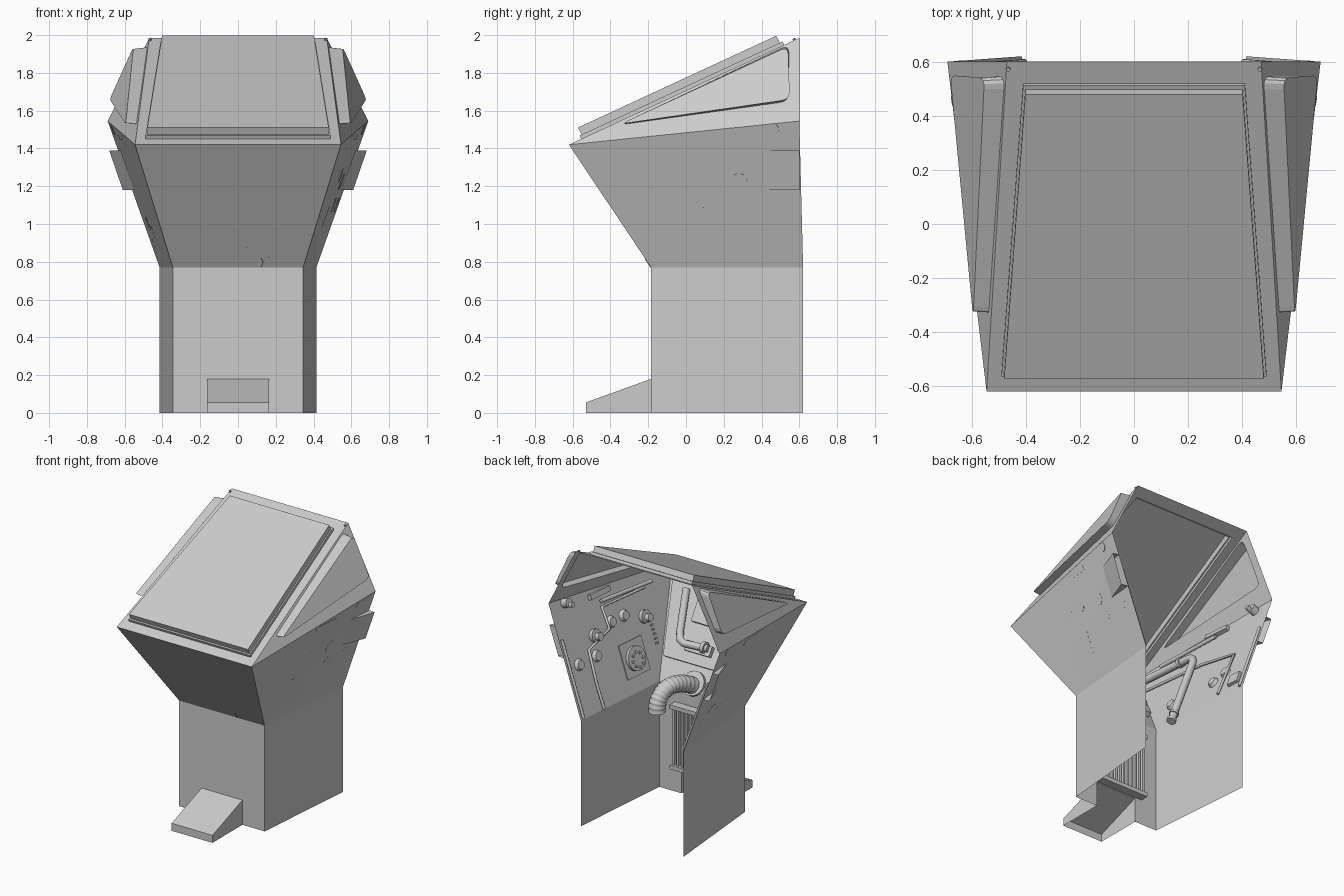
import bpy, bmesh, math
from mathutils import Vector, Matrix

cube = bpy.data.objects.get("Cube")
if cube:
    bpy.data.objects.remove(cube, do_unlink=True)

grey = bpy.data.materials.new("plain grey")
grey.use_nodes = True
grey.diffuse_color = (0.6, 0.6, 0.6, 1)
grey.node_tree.nodes["Principled BSDF"].inputs["Base Color"].default_value = (0.6, 0.6, 0.6, 1)


def add(name, data):
    data.materials.append(grey)
    ob = bpy.data.objects.new(name, data)
    bpy.context.scene.collection.objects.link(ob)
    return ob


def finish(name, bm, smooth=False):
    bmesh.ops.recalc_face_normals(bm, faces=bm.faces)
    me = bpy.data.meshes.new(name)
    bm.to_mesh(me)
    bm.free()
    if smooth:
        for p in me.polygons:
            p.use_smooth = True
        me.set_sharp_from_angle(angle=math.radians(35))
    return add(name, me)


def shell(name, verts, faces):
    bm = bmesh.new()
    vs = [bm.verts.new(v) for v in verts]
    for f in faces:
        bm.faces.new([vs[i] for i in f])
    return finish(name, bm)


def loft(name, rings, cap=False, smooth=False):
    """Skin closed rings of equal length."""
    bm = bmesh.new()
    loops = [[bm.verts.new(p) for p in r] for r in rings]
    for a, b in zip(loops, loops[1:]):
        for i in range(len(a)):
            j = (i + 1) % len(a)
            bm.faces.new((a[i], a[j], b[j], b[i]))
    if cap:
        bm.faces.new(loops[-1])
    return finish(name, bm, smooth)


def tube(name, pts, r, radii=None):
    cu = bpy.data.curves.new(name, 'CURVE')
    cu.dimensions = '3D'
    cu.bevel_depth, cu.bevel_resolution, cu.use_fill_caps = r, 3, True
    sp = cu.splines.new('POLY')
    sp.points.add(len(pts) - 1)
    for i, p in enumerate(pts):
        sp.points[i].co = (*p, 1)
        sp.points[i].radius = radii[i] if radii else 1
    return add(name, cu)


def knob(name, loc, normal, r, depth, segs=20, taper=1.0):
    bm = bmesh.new()
    n = Vector(normal).normalized()
    m = Matrix.Translation(Vector(loc) + n * depth / 2) @ n.to_track_quat('Z', 'Y').to_matrix().to_4x4()
    bmesh.ops.create_cone(bm, cap_ends=True, segments=segs, radius1=r, radius2=r * taper, depth=depth, matrix=m)
    return finish(name, bm, True)


def block(name, loc, normal, size, up=(0, 0, 1)):
    """Box standing on a wall: size is width, height, depth."""
    n = Vector(normal).normalized()
    x = Vector(up).cross(n).normalized()
    m = Matrix((x, n.cross(x), n)).transposed().to_4x4()
    m.translation = Vector(loc) + n * size[2] / 2
    bm = bmesh.new()
    bmesh.ops.create_cube(bm, size=1, matrix=m @ Matrix.Diagonal((*size, 1)))
    return finish(name, bm)


SIDES = {"left": 1, "right": -1}


def side_wall(s, y, z, off=0.0):
    """Point on the flared side wall, moved inward by off."""
    return Vector((s * (0.082 + 0.087 * y + 0.362 * z - off), y, z))


def side_in(s):
    return (-s, 0.087, 0.362)


def front_wall(x, z, off=0.0):
    return Vector((x, 0.33 - 0.669 * z + off, z))


FRONT_IN = (0, 1, 0.669)

# Base walls, with an opening behind the step
shell("base_front", [(-.345, -.185, 0), (-.165, -.185, 0), (-.165, -.185, .18), (.165, -.185, .18),
                     (.165, -.185, 0), (.345, -.185, 0), (.345, -.185, .77), (-.345, -.185, .77)], [range(8)])
shell("upper_front", [(-.345, -.185, .77), (.345, -.185, .77), (.545, -.62, 1.42), (-.545, -.62, 1.42)], [range(4)])
shell("step", [(s * .165, y, z) for s in (1, -1) for y, z in ((-.53, 0), (-.53, .055), (-.185, .18), (-.185, 0))],
      [(0, 1, 2, 3), (4, 5, 6, 7), (0, 1, 5, 4), (1, 2, 6, 5)])


def rounded(corners, r=.1, n=5):
    out = []
    for i, c in enumerate(corners):
        c, a, b = Vector(c), Vector(corners[i - 1]), Vector(corners[(i + 1) % len(corners)])
        p, q = c + (a - c).normalized() * r, c + (b - c).normalized() * r
        for k in range(n):
            t = k / (n - 1)
            out.append(p * (1 - t) ** 2 + c * 2 * t * (1 - t) + q * t * t)
    return out


def canopy_side(s):
    """Triangular side panel with an opening, and the bulged window over it."""
    tri = [Vector((s * .545, -.62, 1.42)), Vector((s * .69, .6, 1.545)), Vector((s * .47, .6, 1.985))]
    n = (tri[1] - tri[0]).cross(tri[2] - tri[0])

    def on_panel(y, z):
        return Vector((tri[0].x - (n.y * (y + .62) + n.z * (z - 1.42)) / n.x, y, z))
    base = rounded([on_panel(-.35, 1.525), on_panel(.545, 1.65), on_panel(.545, 1.95)], .05)
    outer = rounded([Vector((s * .595, -.345, 1.53)), Vector((s * .68, .55, 1.66)), Vector((s * .553, .54, 1.94))], .045)
    bm = bmesh.new()
    for loop in (tri, base):
        vs = [bm.verts.new(p) for p in loop]
        for i in range(len(vs)):
            bm.edges.new((vs[i - 1], vs[i]))
    bmesh.ops.triangle_fill(bm, use_beauty=True, edges=bm.edges[:], normal=n.normalized())
    return bm, base, outer


for side, s in SIDES.items():
    shell(side + "_base_wall", [(s * .345, -.185, 0), (s * .415, .62, 0), (s * .415, .62, .77), (s * .345, -.185, .77)], [range(4)])
    shell(side + "_upper_wall", [(s * .345, -.185, .77), (s * .415, .62, .77), (s * .69, .6, 1.545), (s * .545, -.62, 1.42)], [(0, 1, 2), (0, 2, 3)])
    panel, base, outer = canopy_side(s)
    finish(side + "_canopy_side", panel)
    loft(side + "_window", [base, outer], cap=True)
    # Scoop open at the back
    shell(side + "_scoop", [side_wall(s, .42, 1.18), side_wall(s, .42, 1.39), side_wall(s, .605, 1.39),
                            side_wall(s, .605, 1.18), (s * .682, .6, 1.39), (s * .61, .6, 1.18)],
          [(0, 1, 4, 5), (1, 2, 4), (0, 3, 5)])
    # Inner rail, trim and corner fittings
    tube(side + "_rail", [side_wall(s, -.35, 1.39, .03), side_wall(s, .15, 1.42, .03)], .014)
    block(side + "_rail_handle", side_wall(s, .13, 1.46), side_in(s), (.2, .035, .03))
    tube(side + "_back_trim", [side_wall(s, .6, .78, .012), side_wall(s, .585, 1.3, .012)], .01)
    knob(side + "_corner_valve", side_wall(s, .46, 1.5), side_in(s), .032, .05)
    knob(side + "_corner_valve_cap", side_wall(s, .46, 1.5, .05), side_in(s), .018, .03)
    knob(side + "_frame_screw", (s * .465, .575, 1.972), (0, -.42, .91), .008, .012, 10)


# Canopy frame and raised two-step panel
def sloped(xf, yf, xb, yb, h):
    return [(x, y - .42 * h, 1.42 + .463 * (y + .62) + .907 * h) for x, y in ((-xf, yf), (xf, yf), (xb, yb), (-xb, yb))]


lower, upper = (.49, -.555, .41, .52), (.48, -.545, .402, .505)
loft("canopy_frame", [sloped(.545, -.62, .47, .6, 0), sloped(*lower, 0)])
loft("canopy_panel", [sloped(*lower, 0), sloped(*lower, .02), sloped(*upper, .02), sloped(*upper, .062)], cap=True)

# Left wall: buttons, dials, speaker and thin pipe
for i, (y, z) in enumerate([(.49, 1.1), (.31, 1.1), (.09, 1.255), (-.04, 1.255)]):
    knob("left_button_%d" % (i + 1), side_wall(1, y, z), side_in(1), .042, .025, taper=.75)
for y, z in ((.28, 1.225), (-.215, 1.19)):
    knob("dial", side_wall(1, y, z), side_in(1), .045, .03)
    knob("dial_cap", side_wall(1, y, z, .03), side_in(1), .026, .035)
block("speaker_plate", side_wall(1, -.02, .98), side_in(1), (.23, .24, .008))
knob("speaker", side_wall(1, -.02, .975), side_in(1), .085, .03, 24)
for a in range(8):
    c, d = math.cos(a * math.pi / 4) * .05, math.sin(a * math.pi / 4) * .05
    knob("speaker_stud", side_wall(1, -.02 + c, .975 + d, .03), side_in(1), .011, .01, 8)
for k in range(5):
    block("left_switch", side_wall(1, -.26, 1.12 - k * .03), side_in(1), (.02, .012, .015))
tube("left_pipe", [side_wall(1, y, z, .02) for y, z in
                   ((-.28, 1.37), (.15, 1.38), (.14, 1.23), (.38, 1.17), (.4, .95), (.4, .78))], .01)

# Right wall: bent pipe, buttons, thin line and switch box
bend = [side_wall(-1, .03 - .07 * (1 - math.sin(t)), 1.23 + .07 * math.cos(t), .05) for t in (0, .4, .8, 1.2, 1.57)]
tube("right_pipe", [side_wall(-1, -.5, 1.3, .05), *bend, side_wall(-1, .03, .72, .05)], .027)
for z in (.72, .78):
    knob("right_pipe_collar", side_wall(-1, .03, z, .05), (-.36, 0, 1), .033, .02)
knob("right_pipe_joint", side_wall(-1, -.12, 1.3, .05), (0, 1, 0), .034, .025)
for y, z in ((-.1, .944), (.28, .96), (.38, 1.0)):
    knob("right_button", side_wall(-1, y, z), side_in(-1), .04, .025, taper=.75)
block("right_switch_box", side_wall(-1, .51, .88), side_in(-1), (.09, .09, .02))
tube("right_line", [side_wall(-1, y, z, .02) for y, z in ((-.45, 1.22), (.1, 1.2), (.42, 1.14), (.4, .8))], .01)

# Front wall: equipment plate with boxes and pipe
plate = [front_wall(x, z) for x, z in ((-.36, .91), (.36, .91), (.48, 1.33), (-.48, 1.33))]
loft("equipment_plate", [plate, [p + Vector((0, .03, .02)) for p in plate]], cap=True)
for x, z, w, h, d in ((.13, 1.2, .16, .16, .09), (-.1, 1.2, .2, .2, .06), (.1, 1.0, .2, .07, .07), (-.25, 1.03, .2, .12, .06)):
    block("equipment_box", front_wall(x, z), FRONT_IN, (w, h, d))
tube("equipment_pipe", [front_wall(x, z, .09) for x, z in ((.33, 1.34), (.27, 1.1), (.25, 1.06), (.21, 1.045), (.02, 1.055))], .026)
knob("pipe_flange", front_wall(.04, 1.055, .09), (1, 0, 0), .04, .025)

# Ribbed hose bending down from the front wall
ctrl = [Vector(p) for p in ((.08, -.2, .8), (.11, -.02, .92), (.15, .13, .88), (.15, .12, .72))]
hose = []
for i in range(45):
    t = i / 44
    hose.append(ctrl[0] * (1 - t) ** 3 + ctrl[1] * 3 * t * (1 - t) ** 2 + ctrl[2] * 3 * t * t * (1 - t) + ctrl[3] * t ** 3)
tube("ribbed_hose", hose, .06, [1 if i % 3 else .86 for i in range(45)])
knob("hose_flange", front_wall(.08, .81), FRONT_IN, .085, .025, 24)

# Radiator inside the base
for z in (.2, .64):
    block("radiator_rail", (0, -.185, z), (0, 1, 0), (.44, .03, .06))
block("radiator_back", (0, -.184, .42), (0, 1, 0), (.42, .42, .01))
for k in range(13):
    block("radiator_bar", (-.198 + k * .033, -.18, .42), (0, 1, 0), (.016, .42, .04))
